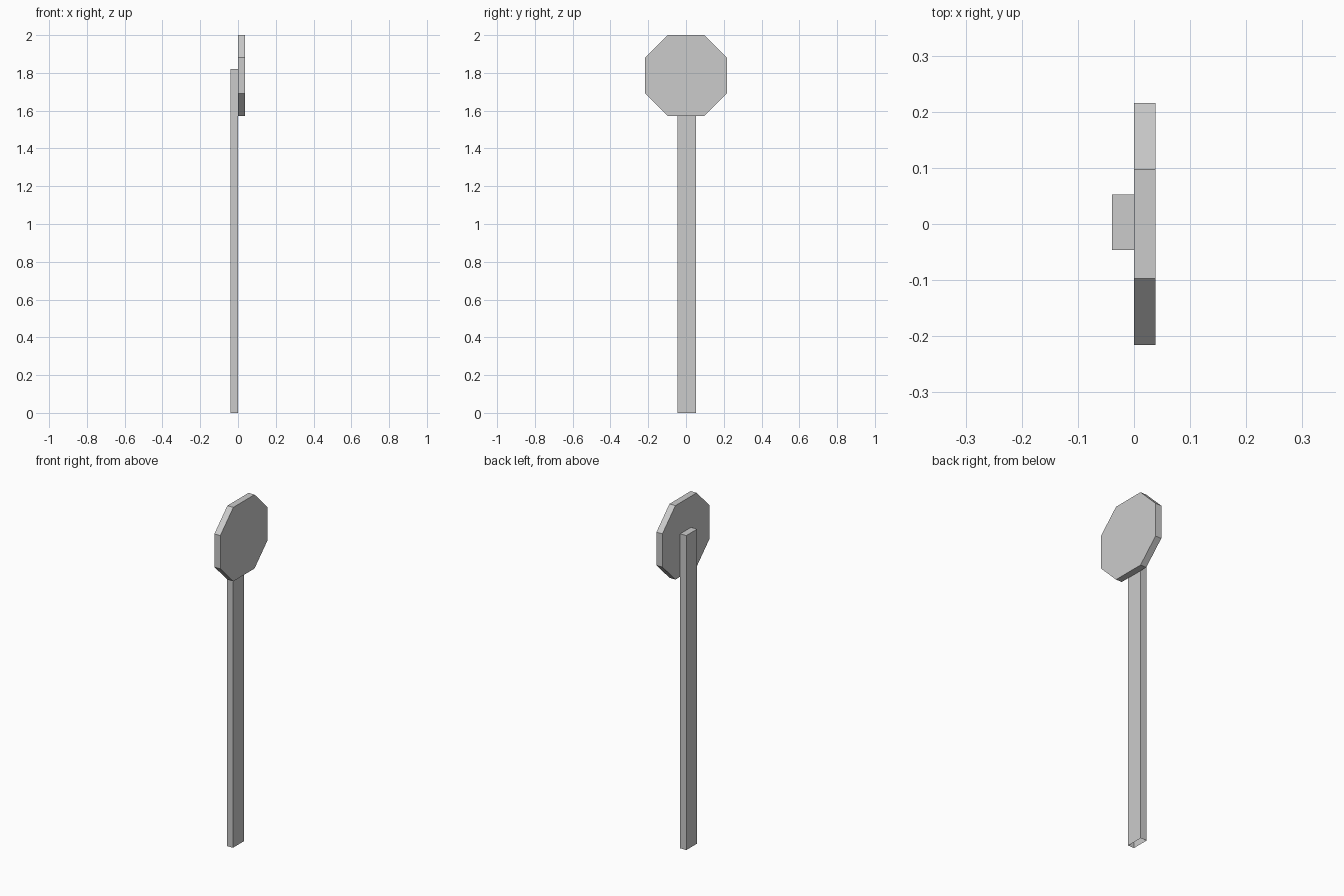
import bpy, bmesh

if "Cube" in bpy.data.objects:
    bpy.data.objects.remove(bpy.data.objects["Cube"])


def prism(name, profile, x0, x1):
    """Extrude a closed (y, z) profile from x0 to x1."""
    bm = bmesh.new()
    face = bm.faces.new([bm.verts.new((x0, y, z)) for y, z in profile])
    ext = bmesh.ops.extrude_face_region(bm, geom=[face], use_keep_orig=True)
    for v in ext["geom"]:
        if isinstance(v, bmesh.types.BMVert):
            v.co.x = x1
    bmesh.ops.recalc_face_normals(bm, faces=bm.faces)
    mesh = bpy.data.meshes.new(name)
    bm.to_mesh(mesh)
    bm.free()
    obj = bpy.data.objects.new(name, mesh)
    bpy.context.collection.objects.link(obj)
    return obj


# Octagonal sign plate, facing +x
half, side, mid = 0.216, 0.097, 1.786
r, s = half, side
octagon = [(r, -s), (r, s), (s, r), (-s, r), (-r, s), (-r, -s), (-s, -r), (s, -r)]
prism("sign_plate", [(y, mid + z * 0.214 / half) for y, z in octagon], 0.0, 0.038)

# Rectangular post behind the plate, with an open foot
post = prism("post", [(-0.046, 0), (0.053, 0), (0.053, 1.82), (-0.046, 1.82)], -0.039, 0.0)
bm = bmesh.new()
bm.from_mesh(post.data)
foot = [f for f in bm.faces if f.normal.z < -0.9]
bmesh.ops.delete(bm, geom=foot, context="FACES_ONLY")
bm.to_mesh(post.data)
bm.free()
